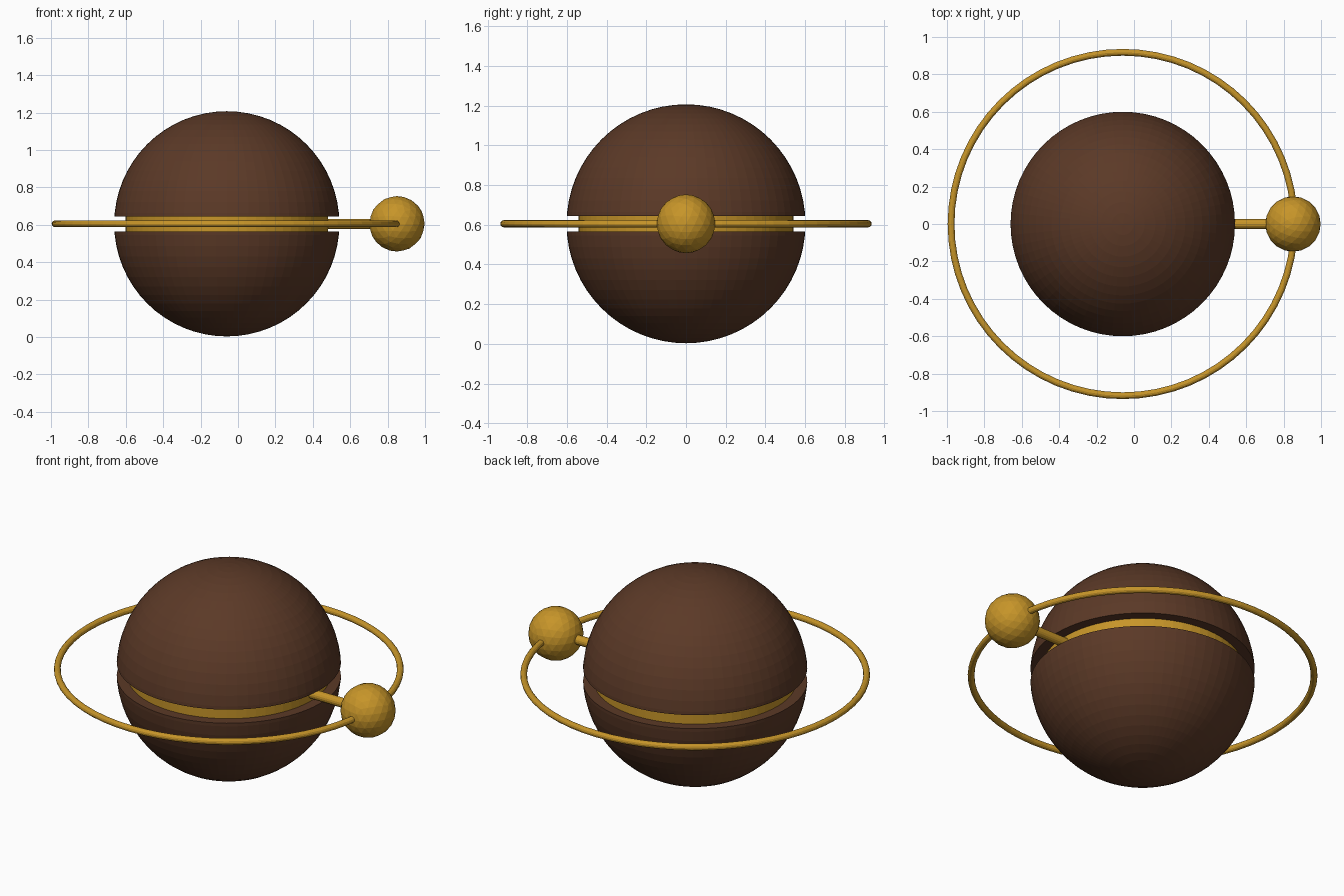
import bpy, bmesh, math
from mathutils import Vector, Matrix

cube = bpy.data.objects.get("Cube")
if cube:
    bpy.data.objects.remove(cube, do_unlink=True)


def material(name, rgb):
    m = bpy.data.materials.new(name)
    m.use_nodes = True
    m.diffuse_color = (*rgb, 1)
    m.node_tree.nodes["Principled BSDF"].inputs["Base Color"].default_value = (*rgb, 1)
    return m


brown = material("dark_brown", (0.105, 0.041, 0.020))
gold = material("gold", (0.57, 0.30, 0.022))

CENTRE = Vector((-0.06, 0, 0.605))
RADIUS = 0.602
GAP = 0.04          # half height of the equator groove
ORBIT = 0.918


def add_object(name, bm, mat, location):
    mesh = bpy.data.meshes.new(name)
    bmesh.ops.recalc_face_normals(bm, faces=bm.faces)
    bm.to_mesh(mesh)
    bm.free()
    mesh.materials.append(mat)
    ob = bpy.data.objects.new(name, mesh)
    ob.location = location
    bpy.context.collection.objects.link(ob)
    return ob


# Two solid half shells, cut flat at the groove
for name, side in (("upper_shell", 1), ("lower_shell", -1)):
    bm = bmesh.new()
    bmesh.ops.create_uvsphere(bm, u_segments=64, v_segments=32, radius=RADIUS)
    cut = bmesh.ops.bisect_plane(
        bm, geom=bm.verts[:] + bm.edges[:] + bm.faces[:],
        plane_co=(0, 0, side * GAP), plane_no=(0, 0, side), clear_inner=True)
    rim = [e for e in cut["geom_cut"] if isinstance(e, bmesh.types.BMEdge)]
    bmesh.ops.contextual_create(bm, geom=rim)
    add_object(name, bm, brown, CENTRE)

# Gold core showing inside the groove
bm = bmesh.new()
bmesh.ops.create_cone(bm, cap_ends=True, segments=64, radius1=0.542,
                      radius2=0.542, depth=2 * GAP)
add_object("groove_core", bm, gold, CENTRE)

# Thin orbit ring
bpy.ops.mesh.primitive_torus_add(major_segments=64, minor_segments=12,
                                 major_radius=ORBIT, minor_radius=0.018,
                                 location=CENTRE)
ring = bpy.context.object
ring.name = "orbit_ring"
ring.data.materials.append(gold)

# Faceted ball on the ring
bm = bmesh.new()
bmesh.ops.create_icosphere(bm, subdivisions=3, radius=0.148)
add_object("small_ball", bm, gold, (0.85, 0, CENTRE.z))

# Rod joining the core and the ball
bm = bmesh.new()
bmesh.ops.create_cone(bm, cap_ends=True, segments=16, radius1=0.027,
                      radius2=0.027, depth=0.4,
                      matrix=Matrix.Rotation(math.pi / 2, 4, "Y"))
add_object("connecting_rod", bm, gold, (0.62, 0, CENTRE.z))
